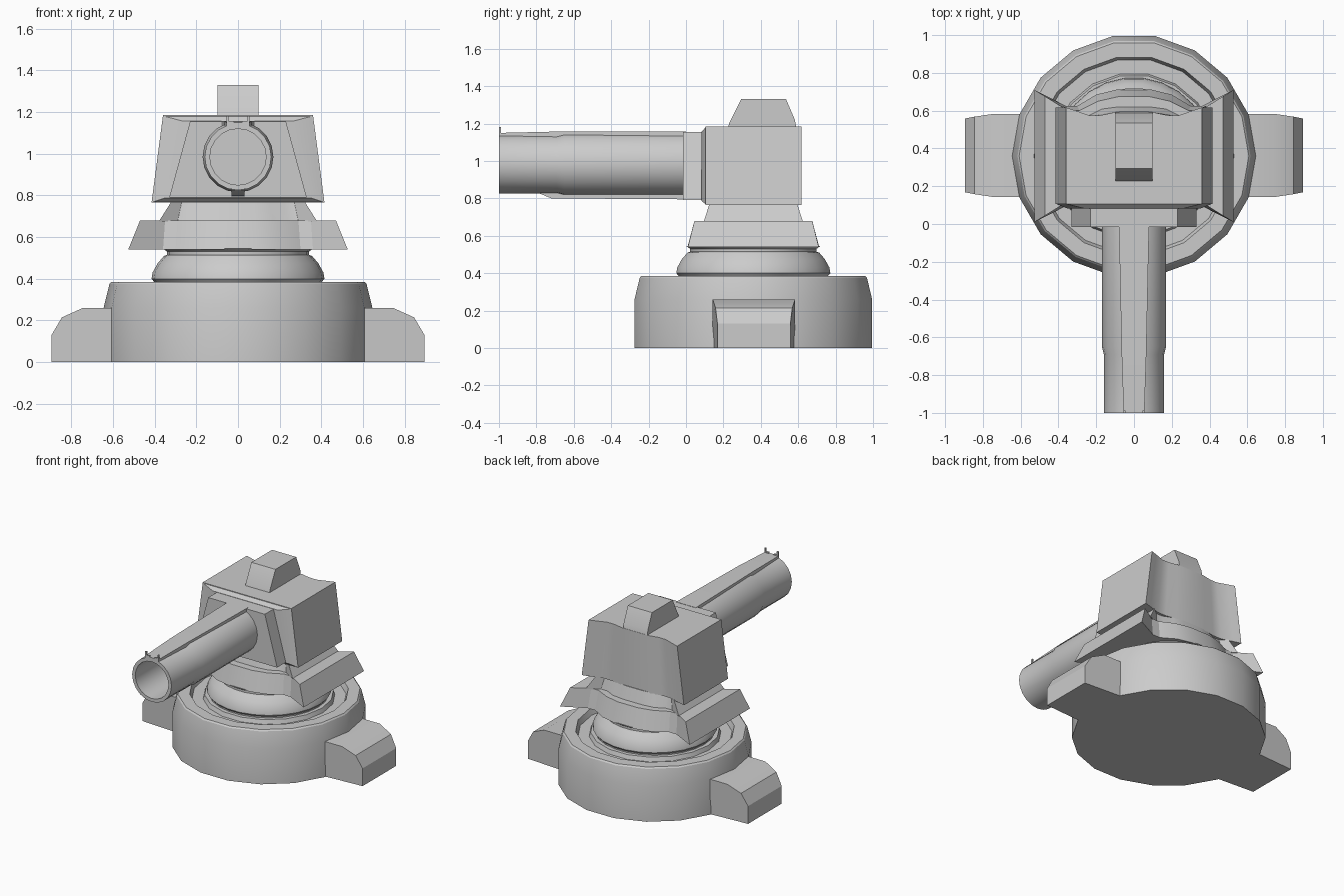
import bpy
import math

if "Cube" in bpy.data.objects:
    bpy.data.objects.remove(bpy.data.objects["Cube"])

CY = 0.36          # y of the rotation axis
BARREL_Z = 0.985


def mesh_object(name, verts, faces):
    mesh = bpy.data.meshes.new(name)
    mesh.from_pydata(verts, [], faces)
    mesh.update()
    obj = bpy.data.objects.new(name, mesh)
    bpy.context.collection.objects.link(obj)
    bpy.ops.object.select_all(action='DESELECT')
    obj.select_set(True)
    bpy.context.view_layer.objects.active = obj
    bpy.ops.object.mode_set(mode='EDIT')
    bpy.ops.mesh.select_all(action='SELECT')
    bpy.ops.mesh.normals_make_consistent(inside=False)
    bpy.ops.object.mode_set(mode='OBJECT')
    bpy.ops.object.shade_smooth_by_angle(angle=math.radians(28))
    return obj


def loft(name, rings):
    """Closed solid through rings that have equal point counts."""
    n = len(rings[0])
    verts = [p for r in rings for p in r]
    faces = [tuple(range(n)), tuple(range((len(rings) - 1) * n, len(rings) * n))]
    for k in range(len(rings) - 1):
        for i in range(n):
            j = (i + 1) % n
            faces.append((k * n + i, k * n + j, (k + 1) * n + j, (k + 1) * n + i))
    return mesh_object(name, verts, faces)


def circle_z(r, z, n=18):
    return [(r * math.cos(2 * math.pi * i / n), CY + r * math.sin(2 * math.pi * i / n), z)
            for i in range(n)]


def circle_y(r, y, n=20):
    return [(r * math.cos(2 * math.pi * i / n), y, BARREL_Z + r * math.sin(2 * math.pi * i / n))
            for i in range(n)]


def wavy(half, z):
    """Half back edge (x, offset from axis) mirrored in x and in y."""
    back = half + [(-x, y) for x, y in reversed(half)]
    front = [(x, -y) for x, y in reversed(back)]
    return [(x, CY + y, z) for x, y in back + front]


def trapezoid(y, wb, wt, zb, zt):
    return [(-wb, y, zb), (wb, y, zb), (wt, y, zt), (-wt, y, zt)]


# Round base with a groove around the neck
loft("base", [circle_z(r, z) for r, z in [
    (0.645, 0), (0.645, 0.26), (0.617, 0.375), (0.608, 0.385), (0.53, 0.385),
    (0.515, 0.345), (0.44, 0.345), (0.43, 0.375), (0.36, 0.375)]])

# Neck
loft("neck", [circle_z(r, z, 26) for r, z in [
    (0.40, 0.36), (0.402, 0.385), (0.415, 0.40), (0.41, 0.43), (0.385, 0.475),
    (0.355, 0.51), (0.34, 0.515), (0.34, 0.53), (0.36, 0.545)]])

# Side feet
for side, label in ((1, "right"), (-1, "left")):
    rows = [(0.50, 0.26, 0.22), (0.745, 0.26, 0.22), (0.845, 0.215, 0.205),
            (0.895, 0.13, 0.195), (0.895, 0.0, 0.195), (0.50, 0.0, 0.22)]
    # the lower inner corner keeps the full width up to the bend
    loft(label + "_foot", [[(side * x, 0.363 + s * w, z) for x, z, w in rows]
                           for s in (-1, 1)])

# Flared skirt and collar under the turret
loft("skirt", [
    wavy([(0.527, 0.35), (0.36, 0.265), (0.30, 0.265), (0.20, 0.325), (0.09, 0.352)], 0.54),
    wavy([(0.47, 0.315), (0.35, 0.24), (0.29, 0.24), (0.19, 0.29), (0.08, 0.315)], 0.68)])
loft("collar", [
    wavy([(0.38, 0.265), (0.29, 0.215), (0.24, 0.215), (0.17, 0.25), (0.08, 0.262)], 0.675),
    wavy([(0.32, 0.235), (0.27, 0.195), (0.22, 0.195), (0.15, 0.225), (0.07, 0.235)], 0.77)])


# Turret body with a shaped back
def turret_ring(w, z):
    half = [(w, 0.617), (w * 0.87, 0.602), (w * 0.66, 0.575), (w * 0.5, 0.575), (w * 0.3, 0.59)]
    back = half + [(-x, y) for x, y in reversed(half)]
    return [(x, y, z) for x, y in back + [(-w, 0.105), (w, 0.105)]]


loft("turret_body", [turret_ring(0.415, 0.765), turret_ring(0.36, 1.185)])

# Bevelled frame and gun mount in front
loft("mount_frame", [trapezoid(0.11, 0.41, 0.355, 0.768, 1.18),
                     trapezoid(0.105, 0.41, 0.355, 0.768, 1.18),
                     trapezoid(0.083, 0.355, 0.265, 0.787, 1.157)])
loft("gun_mount", [trapezoid(0.10, 0.33, 0.23, 0.79, 1.155),
                   trapezoid(-0.017, 0.33, 0.23, 0.79, 1.155)])

# Hollow barrel
loft("barrel", [circle_y(r, y) for r, y in [
    (0.17, 0.0), (0.17, -0.65), (0.16, -0.69), (0.16, -1.0),
    (0.135, -1.0), (0.135, -0.60)]])


# Strips along the barrel
def strip(y, w, zb, zt):
    return trapezoid(y, w, w, zb, zt)


loft("top_strip", [strip(0.0, 0.08, 1.10, 1.157), strip(-0.70, 0.065, 1.125, 1.157),
                   strip(-1.0, 0.055, 1.125, 1.15)])
loft("bottom_strip", [strip(0.0, 0.03, 0.795, 0.84), strip(-0.72, 0.03, 0.80, 0.84),
                      strip(-0.78, 0.03, 0.825, 0.84)])

# Small sight posts at the muzzle
for side, label in ((1, "right"), (-1, "left")):
    loft(label + "_sight_post", [[(side * (0.035 + dx), y, z) for dx, z in
                                  ((-0.015, 1.14), (0.02, 1.14), (0.02, 1.182), (0.01, 1.182),
                                   (0.01, 1.158), (-0.015, 1.158))] for y in (-1.0, -0.988)])

# Block on the turret roof
profile = [(0.225, 1.175), (0.23, 1.20), (0.295, 1.33), (0.535, 1.33), (0.582, 1.22), (0.59, 1.175)]
loft("roof_block", [[(x, y, z) for y, z in profile] for x in (-0.098, 0.098)])
